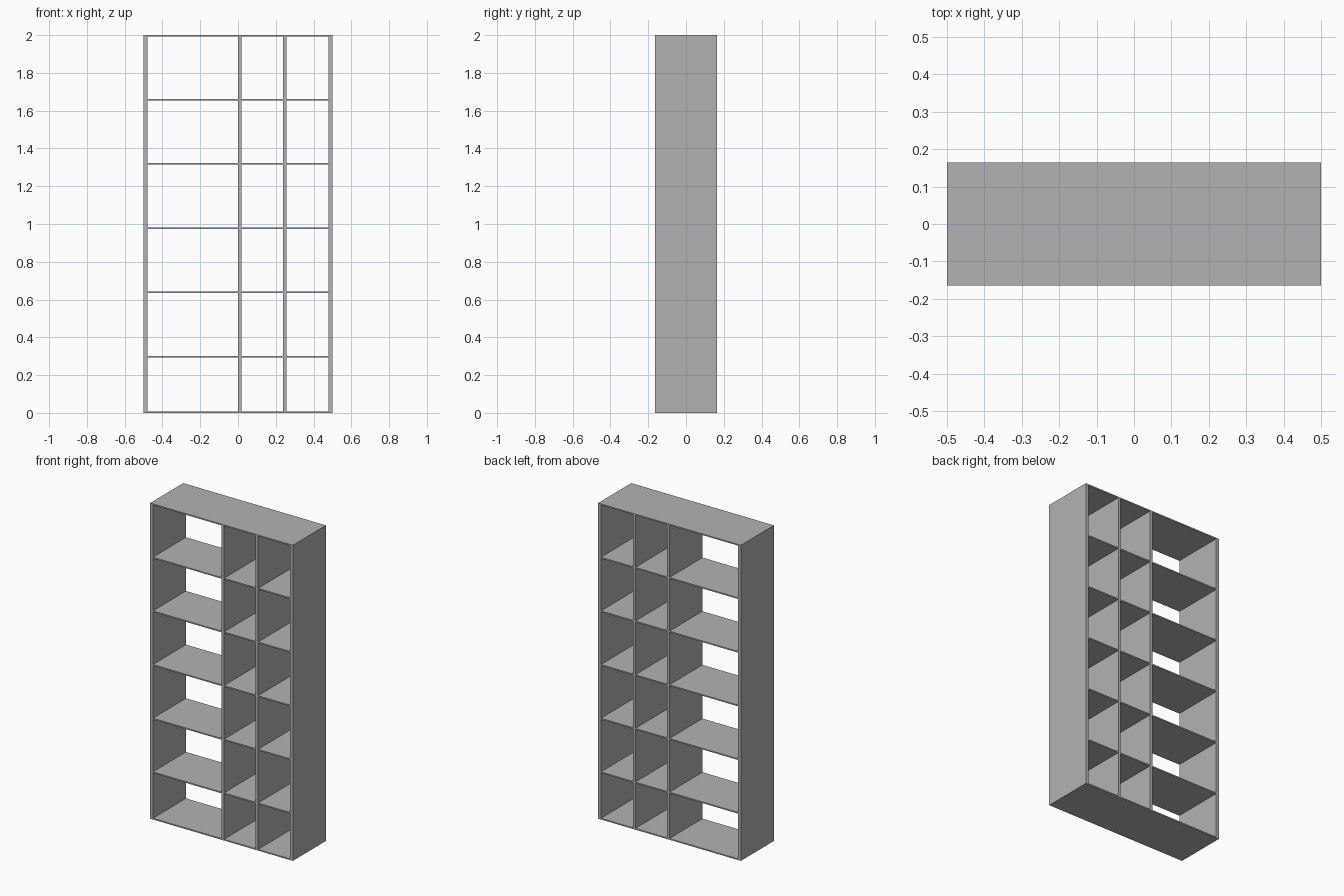
import bpy

cube = bpy.data.objects.get("Cube")
if cube:
    bpy.data.objects.remove(cube, do_unlink=True)

# Single grey finish
GREY = (0.45, 0.45, 0.45, 1.0)
grey = bpy.data.materials.new("matte_grey")
grey.use_nodes = True
grey.diffuse_color = GREY
grey.node_tree.nodes["Principled BSDF"].inputs["Base Color"].default_value = GREY

HALF_W, DEPTH, HEIGHT = 0.5, 0.33, 2.0
BOARD = 0.008      # shelf thickness
SIDE = 0.02        # side panel thickness
DIVIDER = 0.018    # divider thickness


def board(name, x0, x1, z0, z1):
    """Full-depth flat board spanning x0..x1 and z0..z1."""
    bpy.ops.mesh.primitive_cube_add(size=1, location=((x0 + x1) / 2, 0, (z0 + z1) / 2))
    obj = bpy.context.object
    obj.name = name
    obj.scale = (x1 - x0, DEPTH, z1 - z0)
    bpy.ops.object.transform_apply(location=False, rotation=False, scale=True)
    obj.data.materials.append(grey)
    return obj


# Outer frame
low, high = BOARD, HEIGHT - BOARD
board("bottom_panel", -HALF_W, HALF_W, 0, low)
board("top_panel", -HALF_W, HALF_W, high, HEIGHT)
board("right_side", -HALF_W, -HALF_W + SIDE, low, high)
board("left_side", HALF_W - SIDE, HALF_W, low, high)

# Upright dividers
dividers = [0.0, 0.239]
for i, x in enumerate(dividers):
    board(f"divider_{i + 1}", x, x + DIVIDER, low, high)

# Shelves fitted into each bay
starts = [-HALF_W + SIDE] + [x + DIVIDER for x in dividers]
ends = dividers + [HALF_W - SIDE]
for bay, (x0, x1) in enumerate(zip(starts, ends)):
    for level in range(5):
        z = 0.298 + 0.34 * level
        board(f"shelf_bay_{bay + 1}_level_{level + 1}", x0, x1, z - BOARD / 2, z + BOARD / 2)
